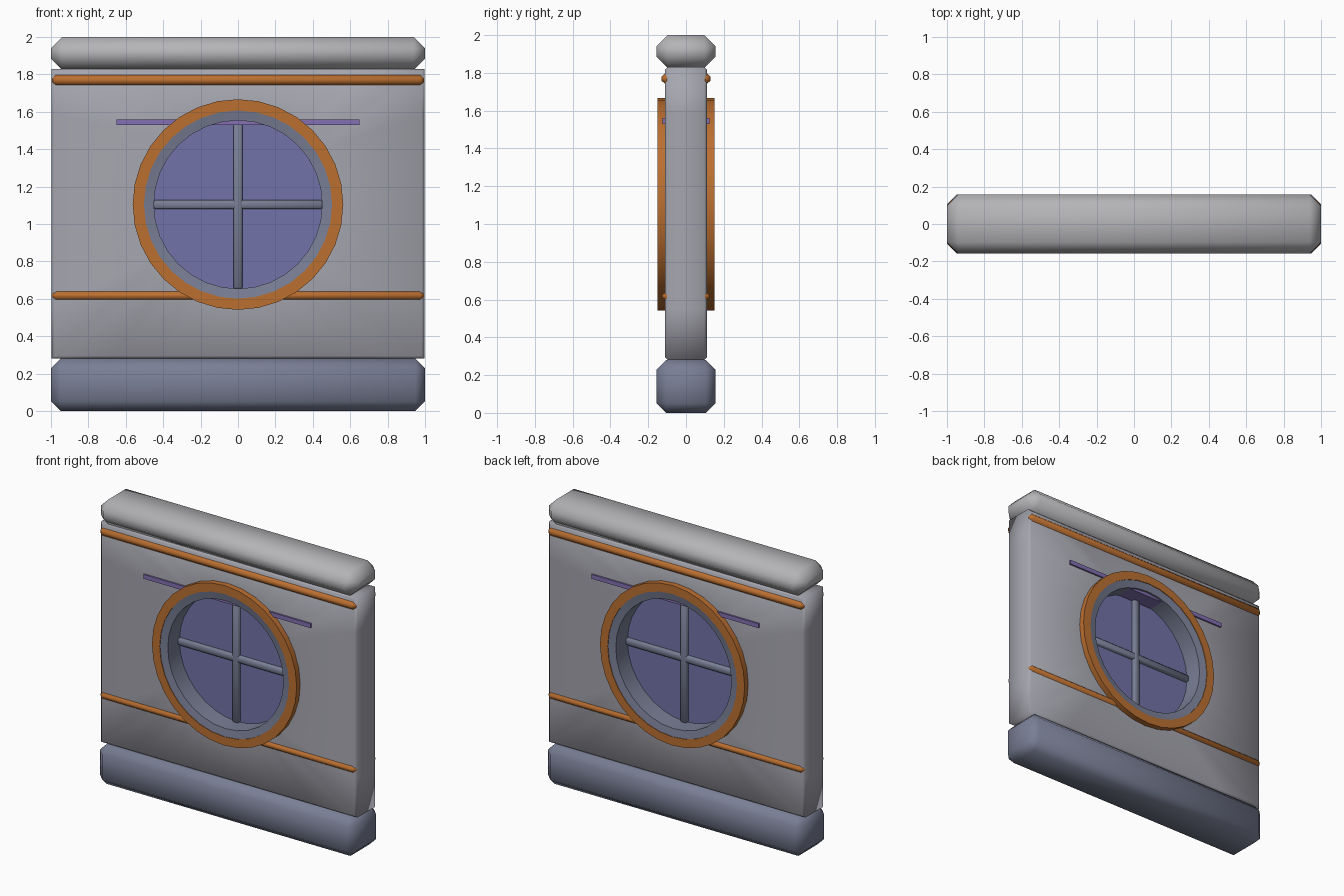
import bpy, bmesh, math

if "Cube" in bpy.data.objects:
    bpy.data.objects.remove(bpy.data.objects["Cube"])

CZ = 1.104   # height of the window centre
SIDES = 32


def material(name, rgb):
    m = bpy.data.materials.new(name)
    m.diffuse_color = (*rgb, 1)
    m.use_nodes = True
    m.node_tree.nodes["Principled BSDF"].inputs["Base Color"].default_value = m.diffuse_color
    return m


STONE = material("stone", (0.38, 0.38, 0.43))
CAP = material("pale_stone", (0.46, 0.46, 0.48))
SLATE = material("slate", (0.19, 0.21, 0.30))
ORANGE = material("orange_trim", (0.50, 0.16, 0.03))
PURPLE = material("purple_trim", (0.23, 0.16, 0.45))
GLASS = material("glass", (0.17, 0.17, 0.40))


def finish(name, bm, mat, angle=30):
    bmesh.ops.recalc_face_normals(bm, faces=bm.faces[:])
    me = bpy.data.meshes.new(name)
    bm.to_mesh(me)
    bm.free()
    ob = bpy.data.objects.new(name, me)
    bpy.context.collection.objects.link(ob)
    me.materials.append(mat)
    bpy.ops.object.select_all(action='DESELECT')
    ob.select_set(True)
    bpy.context.view_layer.objects.active = ob
    bpy.ops.object.shade_smooth_by_angle(angle=math.radians(angle))
    return ob


def box(name, hx, hy, z0, z1, bevel, mat, angle=60):
    bm = bmesh.new()
    bmesh.ops.create_cube(bm, size=1)
    for v in bm.verts:
        v.co = (v.co.x * 2 * hx, v.co.y * 2 * hy,
                (z0 + z1) / 2 + v.co.z * (z1 - z0))
    if bevel:
        bmesh.ops.bevel(bm, geom=bm.edges[:], offset=bevel,
                        segments=1, profile=0.5, affect='EDGES')
    return finish(name, bm, mat, angle)


def ring_shape(name, section, mat, angle=30):
    """Closed ring about the window axis; section(c, s) gives its points."""
    bm = bmesh.new()
    rings = []
    for i in range(SIDES):
        a = 2 * math.pi * i / SIDES
        rings.append([bm.verts.new(p) for p in section(math.cos(a), math.sin(a))])
    n = len(rings[0])
    for i in range(SIDES):
        a, b = rings[i], rings[(i + 1) % SIDES]
        for j in range(n):
            k = (j + 1) % n
            bm.faces.new((a[j], a[k], b[k], b[j]))
    return finish(name, bm, mat, angle)


def lathe(name, profile, mat):
    """(radius, y) profile turned about the window axis."""
    return ring_shape(name, lambda c, s: [(r * c, y, CZ + r * s)
                                          for r, y in profile], mat)


def wall_section(c, s):
    """Round hole inside, bevelled rectangle outside."""
    m = max(abs(c), abs(s))

    def rim(y, inset):
        h = (1.83 - CZ if s > 0 else CZ - 0.28) - inset
        return ((0.997 - inset) * c / m, y, CZ + h * s / m)

    def hole(y):
        return (0.50 * c, y, CZ + 0.50 * s)

    return [hole(-0.112), rim(-0.112, 0.015), rim(-0.097, 0),
            rim(0.097, 0), rim(0.112, 0.015), hole(0.112)]


def disc(name, r, hy, mat):
    bm = bmesh.new()
    bmesh.ops.create_cone(bm, cap_ends=True, segments=SIDES,
                          radius1=r, radius2=r, depth=2 * hy)
    for v in bm.verts:
        v.co = (v.co.x, v.co.z, CZ + v.co.y)
    return finish(name, bm, mat)


# Plinth, wall panel and cap
box("base", 1.0, 0.157, 0.0, 0.28, 0.052, SLATE)
ring_shape("wall_panel", wall_section, STONE, 60)
box("top_cap", 1.0, 0.157, 1.825, 2.0, 0.06, CAP)

# Horizontal trim strips, showing on both faces
box("upper_strip", 0.994, 0.130, 1.74, 1.798, 0.02, ORANGE)
box("lower_strip", 0.994, 0.126, 0.59, 0.644, 0.02, ORANGE)
box("light_slat", 0.65, 0.124, 1.53, 1.56, 0, PURPLE)

# Round window: orange rims, grey lining, glass, crossbars
for s, side in ((-1, "front"), (1, "back")):
    lathe(side + "_rim", [(0.563, s * 0.105), (0.563, s * 0.152),
                          (0.503, s * 0.152), (0.503, s * 0.105)], ORANGE)
lathe("window_lining", [(0.505, -0.148), (0.45, -0.138),
                        (0.45, 0.138), (0.505, 0.148)], SLATE)
disc("window_glass", 0.455, 0.008, GLASS)
box("vertical_bar", 0.024, 0.034, CZ - 0.45, CZ + 0.45, 0.008, SLATE)
box("horizontal_bar", 0.45, 0.032, CZ - 0.024, CZ + 0.024, 0.008, SLATE)
